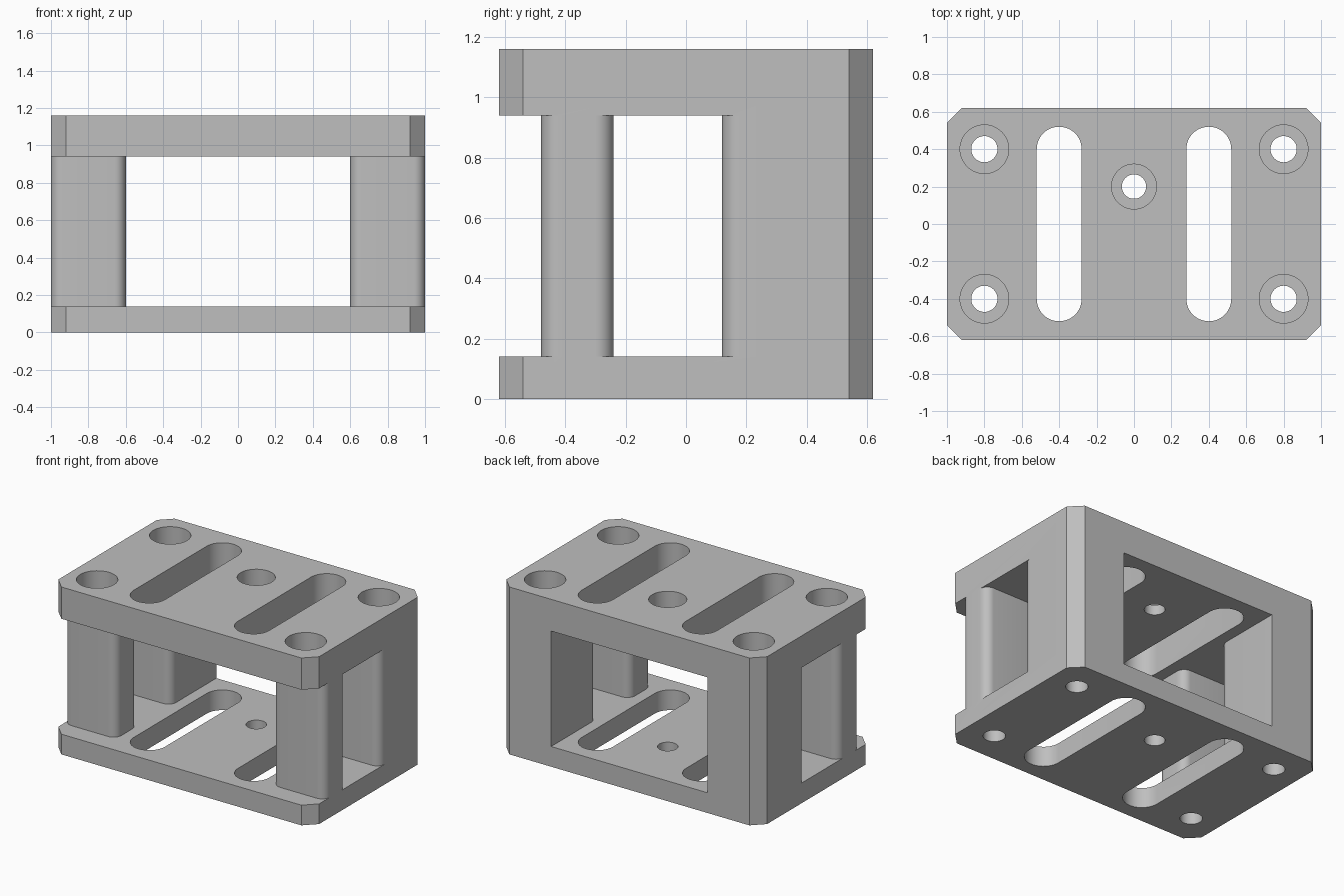
import bpy
import bmesh
from math import sin, cos, pi, radians

old = bpy.data.objects.get("Cube")
if old:
    bpy.data.objects.remove(old, do_unlink=True)

grey = bpy.data.materials.new("plain grey")
grey.use_nodes = True
colour = (0.52, 0.52, 0.52, 1)
grey.diffuse_color = colour
grey.node_tree.nodes["Principled BSDF"].inputs["Base Color"].default_value = colour

HX, HY, CHAMFER, FILLET = 1.0, 0.62, 0.08, 0.06
FLOOR, CEILING, TOP = 0.14, 0.94, 1.16


def arc(cx, cy, r, start, end, steps):
    """Points on an arc, angles in quarter turns."""
    angles = [(start + (end - start) * i / steps) * pi / 2 for i in range(steps + 1)]
    return [(cx + r * cos(a), cy + r * sin(a)) for a in angles]


def prism(name, outline, z0, z1):
    """Extrude a flat outline between two heights."""
    bm = bmesh.new()
    face = bm.faces.new([bm.verts.new((x, y, z0)) for x, y in outline])
    up = bmesh.ops.extrude_face_region(bm, geom=[face])["geom"]
    for v in up:
        if isinstance(v, bmesh.types.BMVert):
            v.co.z = z1
    bmesh.ops.recalc_face_normals(bm, faces=bm.faces)
    mesh = bpy.data.meshes.new(name)
    bm.to_mesh(mesh)
    bm.free()
    mesh.materials.append(grey)
    obj = bpy.data.objects.new(name, mesh)
    bpy.context.collection.objects.link(obj)
    return obj


def combine(target, tool, operation):
    """Apply a boolean and discard the tool."""
    bpy.context.view_layer.objects.active = target
    mod = target.modifiers.new("combine", "BOOLEAN")
    mod.operation, mod.solver, mod.object = operation, "EXACT", tool
    bpy.ops.object.modifier_apply(modifier=mod.name)
    bpy.data.objects.remove(tool, do_unlink=True)


def drill(x, y, r, z0, z1):
    circle = arc(x, y, r, 0, 4, 48)[:-1]
    combine(frame, prism("drill", circle, z0, z1), "DIFFERENCE")


# Chamfered base and top plates
ix, iy = HX - CHAMFER, HY - CHAMFER
plate = [(ix, -HY), (HX, -iy), (HX, iy), (ix, HY),
         (-ix, HY), (-HX, iy), (-HX, -iy), (-ix, -HY)]
frame = prism("bracket_frame", plate, 0, FLOOR)
combine(frame, prism("top_plate", plate, CEILING, TOP), "UNION")

# Filleted front posts and rear posts flush with the plate corners
f = FILLET
front = (arc(HX - f, -0.48 + f, f, -1, 0, 10) + arc(HX - f, -0.24 - f, f, 0, 1, 10)
         + arc(0.6 + f, -0.24 - f, f, 1, 2, 10) + arc(0.6 + f, -0.48 + f, f, 2, 3, 10))
rear = (arc(0.6 + f, 0.12 + f, f, 2, 3, 10) + arc(HX - f, 0.12 + f, f, 3, 4, 10)
        + [(HX, iy), (ix, HY), (0.6, HY)])
for side in (1, -1):
    for name, outline in (("front_post", front), ("rear_post", rear)):
        mirrored = [(side * x, y) for x, y in outline]
        combine(frame, prism(name, mirrored, FLOOR, CEILING), "UNION")

# Long slots through both plates
for x in (0.4, -0.4):
    slot = arc(x, 0.4, 0.12, 0, 2, 24) + arc(x, -0.4, 0.12, 2, 4, 24)
    combine(frame, prism("slot", slot, -0.1, TOP + 0.1), "DIFFERENCE")

# Counterbored bolt holes at the corners and behind the centre
bolts = [(x, y, 0.13, 0.07) for x in (0.8, -0.8) for y in (0.4, -0.4)]
bolts.append((0, 0.2, 0.12, 0.065))
for x, y, head, shank in bolts:
    drill(x, y, shank, -0.1, TOP + 0.1)
    drill(x, y, head, TOP - 0.15, TOP + 0.1)

# Smooth the round walls, keep the edges sharp
frame.select_set(True)
bpy.context.view_layer.objects.active = frame
bpy.ops.object.shade_smooth_by_angle(angle=radians(30))
